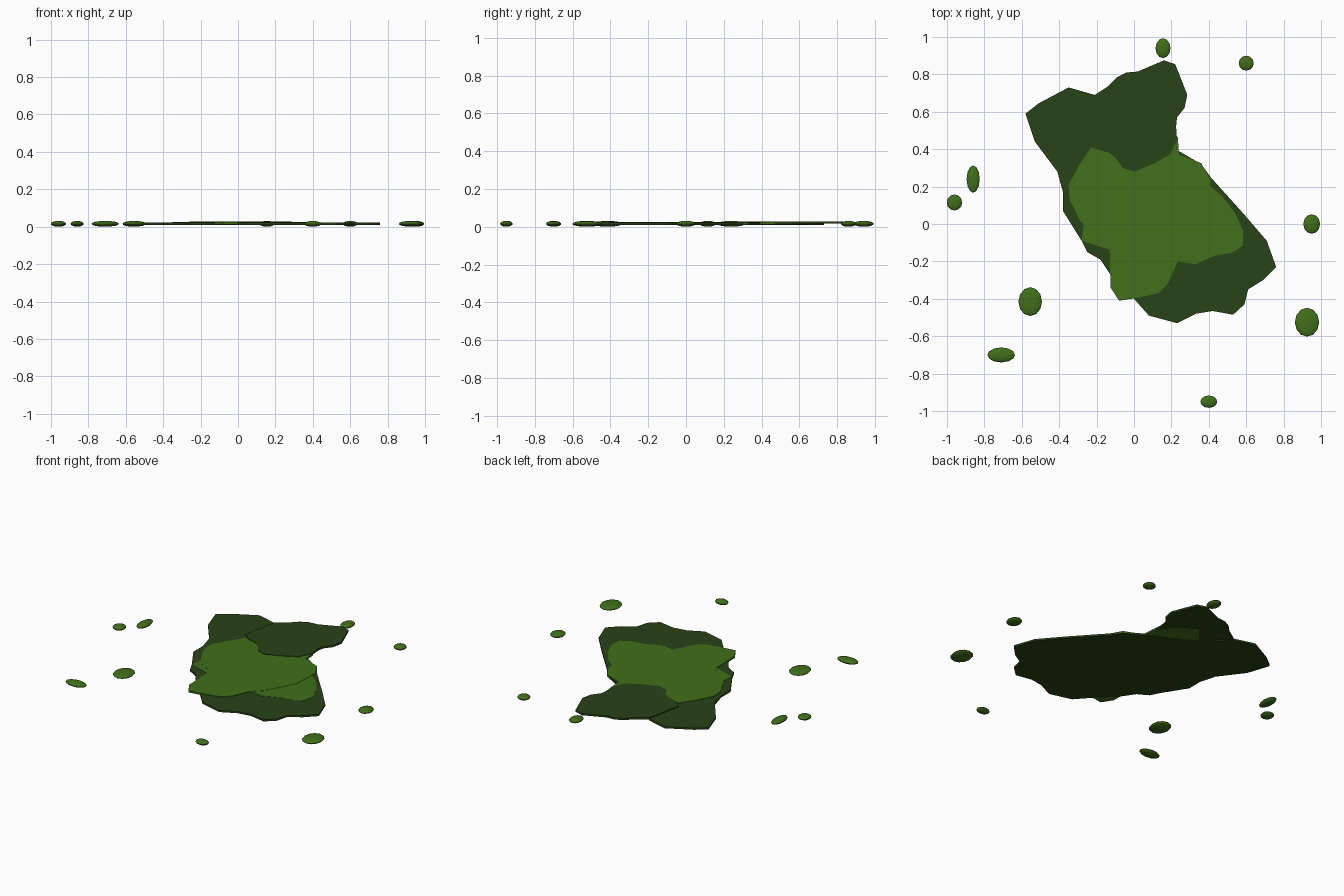
import bpy, bmesh


def material(name, rgb):
    m = bpy.data.materials.new(name)
    m.diffuse_color = (*rgb, 1)
    return m


DARK = material("dark_moss", (0.022, 0.054, 0.008))
LIGHT = material("light_moss", (0.052, 0.16, 0.011))


def finish(name, bm, mat):
    bmesh.ops.recalc_face_normals(bm, faces=bm.faces)
    me = bpy.data.meshes.new(name)
    bm.to_mesh(me)
    bm.free()
    me.materials.append(mat)
    bpy.context.collection.objects.link(bpy.data.objects.new(name, me))


def slab(name, outline, z0, z1, mat):
    """Thin irregular sheet extruded from an outline."""
    bm = bmesh.new()
    face = bm.faces.new([bm.verts.new((x, y, z0)) for x, y in outline])
    ext = bmesh.ops.extrude_face_region(bm, geom=[face], use_keep_orig=True)
    top = [v for v in ext["geom"] if isinstance(v, bmesh.types.BMVert)]
    bmesh.ops.translate(bm, vec=(0, 0, z1 - z0), verts=top)
    bmesh.ops.triangulate(bm, faces=[f for f in bm.faces if len(f.verts) > 4])
    finish(name, bm, mat)


# Large dark base sheet
slab("base_patch", [
    (-.58, .59), (-.53, .44), (-.41, .28), (-.38, .17), (-.38, .07), (-.28, -.09),
    (-.25, -.15), (-.18, -.19), (-.12, -.28), (0, -.40), (.08, -.49), (.23, -.53),
    (.33, -.48), (.42, -.465), (.53, -.485), (.59, -.43), (.61, -.35), (.69, -.30),
    (.76, -.23), (.71, -.09), (.59, .05), (.41, .25), (.36, .32), (.24, .39),
    (-.06, .54), (-.21, .69), (-.35, .73), (-.51, .645)], .010, .022, DARK)

# Lower light sheet, showing on the right
slab("light_patch_lower", [
    (-.28, -.09), (0, -.18), (.23, -.20), (.33, -.215), (.43, -.17), (.52, -.155),
    (.58, -.12), (.585, -.04), (.54, .06), (.47, .15), (.41, .20), (.30, .28),
    (0, .28), (-.25, .15)], .012, .0235, LIGHT)

# Upper light sheet
slab("light_patch_upper", [
    (-.35, .21), (-.345, .13), (-.29, .02), (-.23, -.05), (-.16, -.09), (-.13, -.14),
    (-.125, -.34), (-.08, -.41), (.02, -.395), (.13, -.37), (.18, -.32), (.23, -.21),
    (.30, -.14), (.40, .05), (.41, .23), (.36, .325), (.24, .37), (.235, .46),
    (.15, .58), (.03, .65), (-.06, .54), (-.13, .38), (-.23, .41), (-.29, .32)],
    .013, .025, LIGHT)

# Dark sheet on top at the back
slab("back_patch", [
    (-.26, .45), (-.20, .40), (-.13, .38), (-.095, .35), (-.06, .30), (0, .28),
    (.10, .32), (.19, .37), (.23, .45), (.225, .52), (.23, .57), (.27, .62),
    (.285, .69), (.25, .78), (.22, .855), (.16, .875), (.02, .815), (-.04, .81),
    (-.09, .785), (-.14, .735), (-.21, .69)], .016, .028, DARK)

# Scattered small clumps: x, y, radius x, radius y
clumps = [
    (.155, .94, .04, .053), (.60, .86, .04, .04), (.95, 0, .045, .052),
    (.925, -.525, .065, .077), (.40, -.95, .045, .033), (-.71, -.70, .074, .04),
    (-.555, -.415, .063, .077), (-.96, .115, .041, .043), (-.86, .24, .035, .073)]
for i, (x, y, rx, ry) in enumerate(clumps):
    bm = bmesh.new()
    bmesh.ops.create_uvsphere(bm, u_segments=12, v_segments=8, radius=1)
    bmesh.ops.scale(bm, vec=(rx, ry, .0155), verts=bm.verts)
    bmesh.ops.translate(bm, vec=(x, y, .0155), verts=bm.verts)
    finish(f"small_clump_{i + 1}", bm, LIGHT)
